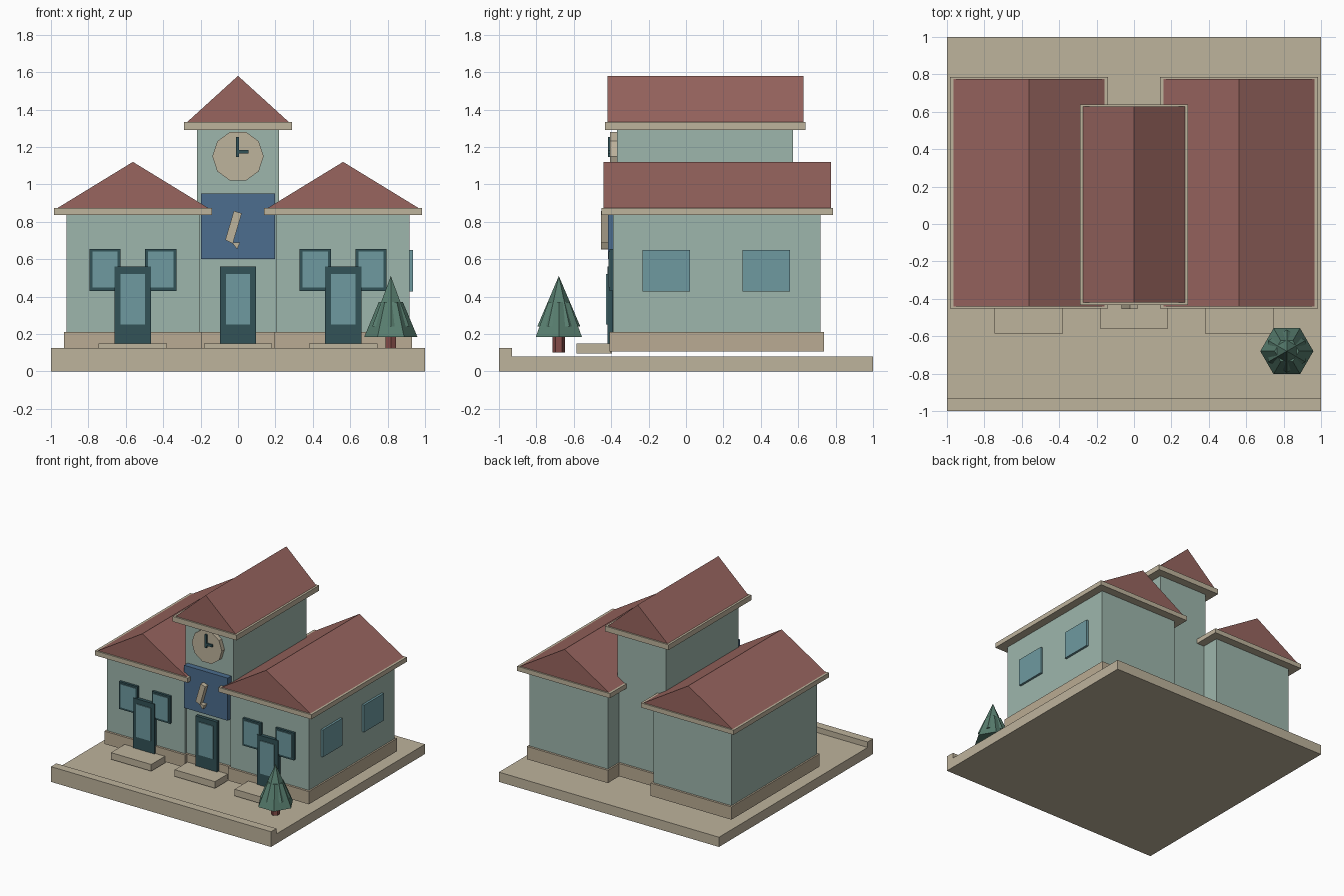
import bpy, bmesh, math
from mathutils import Matrix

old = bpy.data.objects.get("Cube")
if old:
    bpy.data.objects.remove(old, do_unlink=True)


def material(name, r, g, b):
    """Flat material from 8-bit display values, stored as linear."""
    lin = [((c / 255 + 0.055) / 1.055) ** 2.4 for c in (r, g, b)] + [1]
    m = bpy.data.materials.new(name)
    m.use_nodes = True
    m.diffuse_color = lin
    m.node_tree.nodes["Principled BSDF"].inputs["Base Color"].default_value = lin
    return m


STONE = material("pale_stone", 190, 179, 156)
PLINTH = material("plinth_stone", 186, 171, 147)
WALL = material("sage_wall", 158, 182, 172)
ROOF = material("red_roof", 152, 101, 95)
FRAME = material("dark_teal_frame", 50, 82, 87)
GLASS = material("teal_glass", 110, 154, 160)
SIGN = material("blue_sign", 76, 109, 142)
LEAF = material("pine_green", 88, 126, 111)
BARK = material("bark_red", 132, 76, 72)


def finish(name, bm, mat):
    bmesh.ops.recalc_face_normals(bm, faces=bm.faces)
    mesh = bpy.data.meshes.new(name)
    bm.to_mesh(mesh)
    bm.free()
    mesh.materials.append(mat)
    obj = bpy.data.objects.new(name, mesh)
    bpy.context.scene.collection.objects.link(obj)
    return obj


def box(name, mat, x, y, z):
    """Box from (min, max) ranges."""
    bm = bmesh.new()
    bmesh.ops.create_cube(bm, size=1)
    for v in bm.verts:
        for i, (lo, hi) in enumerate((x, y, z)):
            v.co[i] = hi if v.co[i] > 0 else lo
    return finish(name, bm, mat)


def extruded(name, mat, outline, y):
    """Front-facing outline of (x, z) points carried through a y range."""
    bm = bmesh.new()
    face = bm.faces.new([bm.verts.new((px, y[0], pz)) for px, pz in outline])
    out = bmesh.ops.extrude_face_region(bm, geom=[face])["geom"]
    for v in out:
        if isinstance(v, bmesh.types.BMVert):
            v.co.y = y[1]
    return finish(name, bm, mat)


def cone(name, mat, x, y, z, r1, r2, sides, turn):
    bm = bmesh.new()
    bmesh.ops.create_cone(
        bm, cap_ends=True, segments=sides, radius1=r1, radius2=r2, depth=z[1] - z[0],
        matrix=Matrix.Translation((x, y, sum(z) / 2)) @ Matrix.Rotation(turn, 4, "Z"))
    bmesh.ops.dissolve_degenerate(bm, dist=0.0001, edges=bm.edges)
    return finish(name, bm, mat)


def around(c, half):
    return (c - half, c + half)


def gabled_block(name, cx, half, y, eave_z, ridge_z, over, eave_drop):
    """Plinth, walls, eave slab and gable roof of one block."""
    box(name + "_plinth", PLINTH, around(cx, half + 0.013),
        (y[0] - 0.018, y[1] + 0.018), (0.105, 0.21))
    box(name + "_walls", WALL, around(cx, half), y, (0.21, eave_z))
    box(name + "_eave", STONE, around(cx, half + over),
        (y[0] - 0.063, y[1] + 0.067), (eave_z - eave_drop, eave_z))
    w = half + over - 0.018
    extruded(name + "_roof", ROOF,
             [(cx - w, eave_z), (cx + w, eave_z), (cx, ridge_z)],
             (y[0] - 0.05, y[1] + 0.055))


def door(name, cx, wall_y, step_front):
    """Glazed door with its front step."""
    box(name + "_frame", FRAME, around(cx, 0.097), (wall_y - 0.028, wall_y), (0.105, 0.56))
    box(name + "_glass", GLASS, around(cx, 0.065),
        (wall_y - 0.035, wall_y - 0.02), (0.25, 0.52))
    box(name + "_step", STONE, around(cx, 0.183), (step_front, wall_y - 0.01), (0.095, 0.15))


# Ground slab and front curb
box("ground_slab", STONE, (-1, 1), (-1, 1), (0, 0.08))
box("front_curb", STONE, (-1, 1), (-1, -0.93), (0.08, 0.125))

# Wings with their doors and front windows
for side, s in (("left", 1), ("right", -1)):
    cx = s * 0.562
    gabled_block(side + "_wing", cx, 0.355, (-0.39, 0.72), 0.873, 1.12, 0.067, 0.038)
    door(side + "_door", cx, -0.392, -0.585)
    for part, t in (("outer", 1), ("inner", -1)):
        wx = cx + s * t * 0.149
        name = side + "_" + part + "_window"
        box(name + "_frame", FRAME, around(wx, 0.083), (-0.41, -0.39), (0.43, 0.655))
        box(name + "_glass", GLASS, around(wx, 0.068), (-0.415, -0.4), (0.448, 0.64))

# Side windows, on the left wall only
for i, wy in enumerate((-0.105, 0.43)):
    box(f"side_window_{i + 1}", GLASS, (0.91, 0.935), around(wy, 0.127), (0.427, 0.65))

# Central tower
gabled_block("tower", 0, 0.22, (-0.37, 0.573), 1.333, 1.58, 0.07, 0.043)
door("tower_door", 0, -0.385, -0.56)

# Sign with a pencil emblem
box("sign_board", SIGN, (-0.198, 0.198), (-0.417, -0.37), (0.6, 0.95))
extruded("pencil_body", STONE,
         [(-0.068, 0.703), (-0.028, 0.683), (0.02, 0.845), (-0.022, 0.858)], (-0.455, -0.415))
extruded("pencil_tip", STONE, [(-0.033, 0.69), (0.012, 0.69), (-0.005, 0.653)], (-0.455, -0.415))

# Clock
clock = [(0.137 * math.cos(math.tau * i / 10), 1.15 + 0.137 * math.sin(math.tau * i / 10))
         for i in range(10)]
extruded("clock_face", STONE, clock, (-0.405, -0.37))
box("minute_hand", FRAME, (-0.012, 0.006), (-0.418, -0.405), (1.145, 1.253))
box("hour_hand", FRAME, (0.006, 0.056), (-0.418, -0.405), (1.165, 1.184))

# Pine tree
TX, TY = 0.817, -0.68
cone("tree_trunk", BARK, TX, TY, (0.1, 0.2), 0.033, 0.033, 6, 0)
cone("tree_lower_tier", LEAF, TX, TY, (0.185, 0.37), 0.142, 0.065, 6, math.pi / 6)
cone("tree_upper_tier", LEAF, TX, TY, (0.24, 0.51), 0.115, 0, 6, 0)
